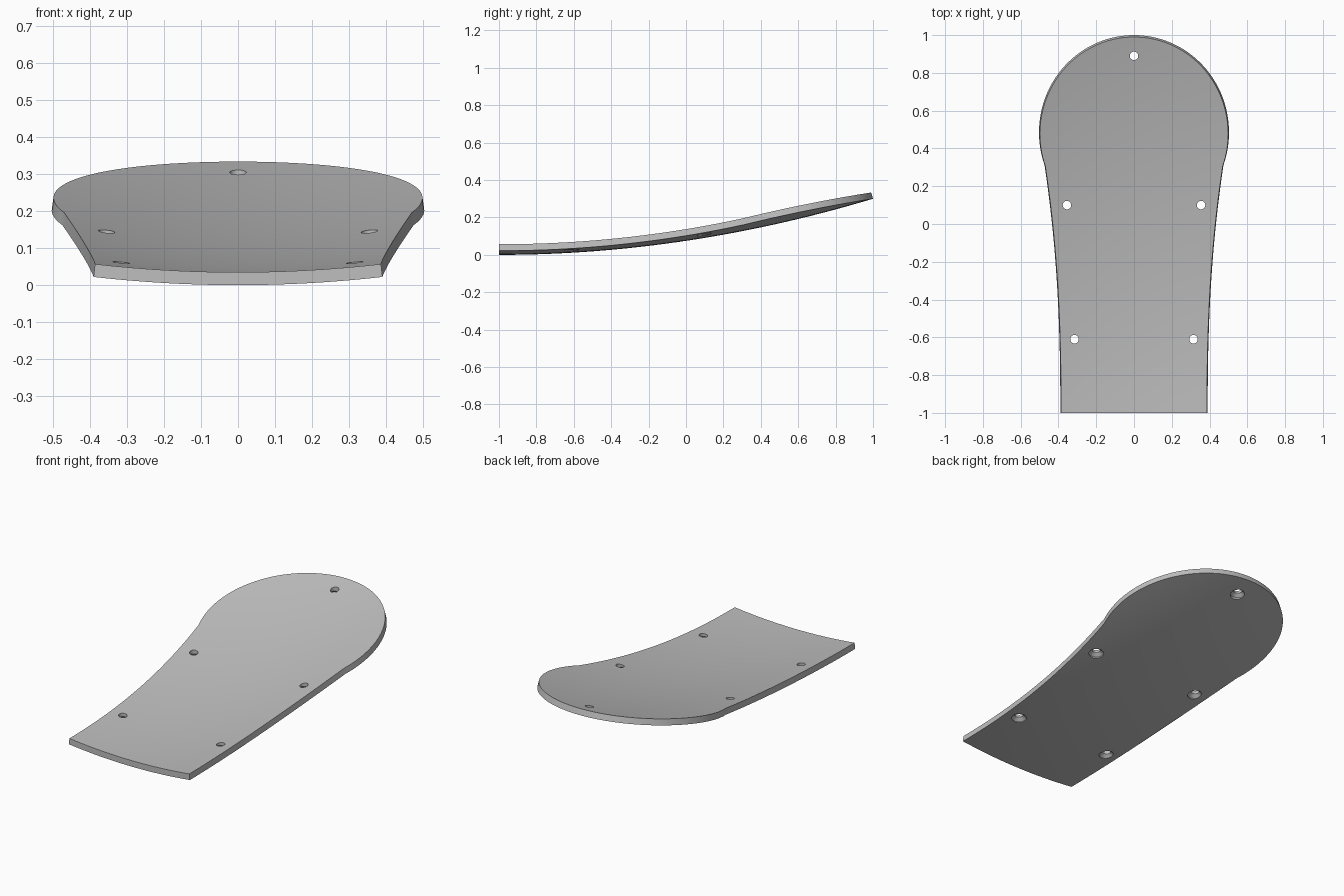
import bpy, bmesh, math
from mathutils import Vector

cube = bpy.data.objects.get("Cube")
if cube:
    bpy.data.objects.remove(cube, do_unlink=True)

THICK = 0.035
RISE = 0.075      # lengthwise curvature
CUP = 0.145       # crosswise curvature
COLS = 28


def make_object(name, bm):
    bmesh.ops.recalc_face_normals(bm, faces=bm.faces)
    mesh = bpy.data.meshes.new(name)
    bm.to_mesh(mesh)
    bm.free()
    obj = bpy.data.objects.new(name, mesh)
    bpy.context.collection.objects.link(obj)
    return obj


def under_z(x, y):
    return RISE * (y + 1) ** 2 + CUP * x * x


def normal(x, y):
    return Vector((-2 * CUP * x, -2 * RISE * (y + 1), 1)).normalized()


# Outline as (y, half width): flared body, then rounded head
KINK = 0.312
rows = []
for i in range(30):
    t = i / 30
    rows.append((-1 + (KINK + 1) * t, 0.39 + 0.084 * t ** 2.38))
start = -0.343
for i in range(41):
    a = start + (math.pi / 2 - start) * i / 40
    rows.append((0.485 + 0.515 * math.sin(a), 0.503 * math.cos(a)))

# Curved plate: underside and top skins joined by a rim
bm = bmesh.new()
skins = ([], [])
for k, (y, w) in enumerate(rows):
    tip = k == len(rows) - 1
    lines = ([], [])
    for c in range(COLS + 1):
        x = 0 if tip else w * (2 * c / COLS - 1)
        base = Vector((x, y, under_z(x, y)))
        for side in (0, 1):
            if tip and c:
                lines[side].append(lines[side][0])
            else:
                lines[side].append(bm.verts.new(base + side * THICK * normal(x, y)))
    for side in (0, 1):
        skins[side].append(lines[side])


def face(*verts):
    bm.faces.new(list(dict.fromkeys(verts)))


low, top = skins
for r in range(len(rows) - 1):
    for skin in skins:
        for c in range(COLS):
            face(skin[r][c], skin[r][c + 1], skin[r + 1][c + 1], skin[r + 1][c])
    for c in (0, COLS):
        face(low[r][c], low[r + 1][c], top[r + 1][c], top[r][c])
for c in range(COLS):
    face(low[0][c], low[0][c + 1], top[0][c + 1], top[0][c])
plate = make_object("curved_plate", bm)

# Screw holes, countersunk from below
SEGS = 32
bm = bmesh.new()
for x, y in ((0, 0.89), (0.355, 0.1), (-0.355, 0.1), (0.315, -0.61), (-0.315, -0.61)):
    z0 = under_z(x, y)
    rings = []
    for radius, dz in ((0.042, -0.05), (0.042, 0), (0.0225, 0.018), (0.0225, 0.1)):
        rings.append([bm.verts.new((x + radius * math.cos(math.tau * s / SEGS),
                                    y + radius * math.sin(math.tau * s / SEGS),
                                    z0 + dz)) for s in range(SEGS)])
    for a, b in zip(rings, rings[1:]):
        for s in range(SEGS):
            n = (s + 1) % SEGS
            face(a[s], a[n], b[n], b[s])
    face(*rings[0])
    face(*rings[-1])
cutter = make_object("hole_cutter", bm)
cutter.hide_render = True

cut = plate.modifiers.new("screw_holes", 'BOOLEAN')
cut.operation = 'DIFFERENCE'
cut.solver = 'EXACT'
cut.object = cutter
bpy.ops.object.select_all(action='DESELECT')
plate.select_set(True)
bpy.context.view_layer.objects.active = plate
bpy.ops.object.modifier_apply(modifier=cut.name)
bpy.data.objects.remove(cutter, do_unlink=True)

# Single plain grey finish
grey = bpy.data.materials.new("plain_grey")
grey.use_nodes = True
colour = (0.52, 0.52, 0.52, 1)
grey.diffuse_color = colour
grey.node_tree.nodes["Principled BSDF"].inputs["Base Color"].default_value = colour
plate.data.materials.clear()
plate.data.materials.append(grey)

bpy.ops.object.shade_smooth_by_angle(angle=math.radians(30))
